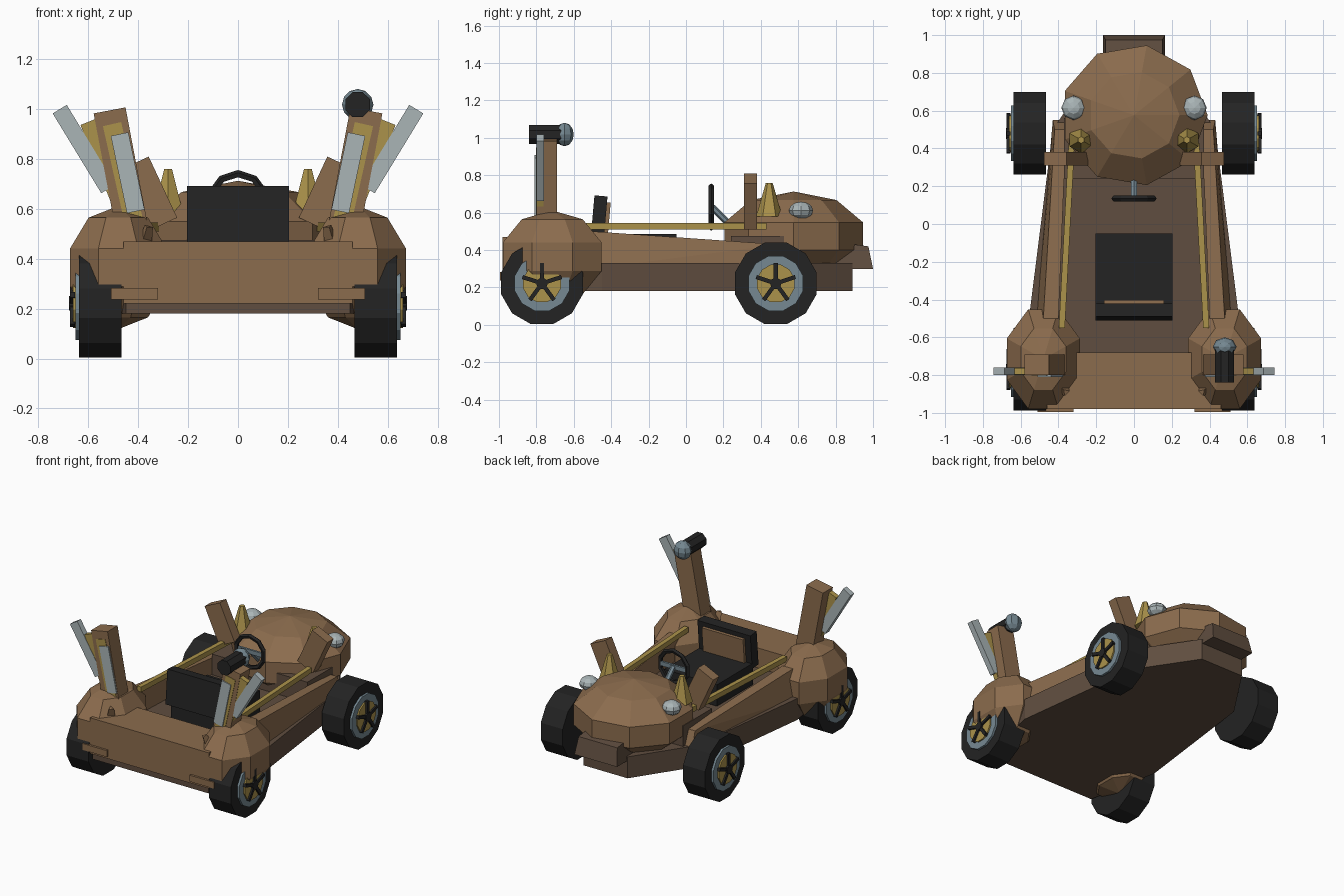
import bpy, bmesh, math
from mathutils import Vector, Matrix

if "Cube" in bpy.data.objects:
    bpy.data.objects.remove(bpy.data.objects["Cube"])

def mat(name, c):
    m = bpy.data.materials.new(name)
    m.diffuse_color = (*c, 1)
    m.use_nodes = True
    m.node_tree.nodes["Principled BSDF"].inputs["Base Color"].default_value = m.diffuse_color
    return m

BROWN = mat("brown paint", (0.26, 0.15, 0.075))
DARK = mat("dark brown", (0.115, 0.075, 0.05))
GOLD = mat("brass", (0.41, 0.29, 0.07))
SILVER = mat("silver", (0.40, 0.46, 0.47))
STEEL = mat("steel", (0.18, 0.25, 0.29))
BLACK = mat("black", (0.017, 0.017, 0.017))

def finish(name, bm, m):
    bmesh.ops.recalc_face_normals(bm, faces=bm.faces)
    me = bpy.data.meshes.new(name)
    bm.to_mesh(me)
    bm.free()
    me.materials.append(m)
    ob = bpy.data.objects.new(name, me)
    bpy.context.collection.objects.link(ob)
    return ob

def box(name, c, size, m, rx=0, ry=0):
    bm = bmesh.new()
    M = (Matrix.Translation(c) @ Matrix.Rotation(ry, 4, 'Y') @ Matrix.Rotation(rx, 4, 'X')
         @ Matrix.Diagonal((*size, 1)))
    bmesh.ops.create_cube(bm, size=1, matrix=M)
    return finish(name, bm, m)

def bar(name, a, b, w, y, d, m):
    """Flat bar in the xz plane from a to b, width w, depth d at y."""
    dx, dz = b[0] - a[0], b[1] - a[1]
    return box(name, ((a[0] + b[0]) / 2, y, (a[1] + b[1]) / 2),
               (w, d, math.hypot(dx, dz)), m, ry=math.atan2(dx, dz))

def rod(name, a, b, r1, r2, n, m, spin=0):
    a, b = Vector(a), Vector(b)
    bm = bmesh.new()
    M = (Matrix.Translation((a + b) / 2) @ (b - a).to_track_quat('Z', 'Y').to_matrix().to_4x4()
         @ Matrix.Rotation(spin, 4, 'Z'))
    bmesh.ops.create_cone(bm, cap_ends=True, segments=n, radius1=r1, radius2=r2,
                          depth=(b - a).length, matrix=M)
    return finish(name, bm, m)

def ball(name, c, r, n, rings, m, spin=0):
    bm = bmesh.new()
    M = Matrix.Translation(c) @ Matrix.Diagonal((*r, 1)) @ Matrix.Rotation(spin, 4, 'Z')
    bmesh.ops.create_uvsphere(bm, u_segments=n, v_segments=rings, radius=1, matrix=M)
    return finish(name, bm, m)

def hull(name, pts, m):
    bm = bmesh.new()
    for p in pts:
        bm.verts.new(p)
    bmesh.ops.convex_hull(bm, input=bm.verts)
    bmesh.ops.dissolve_limit(bm, angle_limit=0.02, verts=bm.verts, edges=bm.edges)
    return finish(name, bm, m)

# Chassis, rear deck, dashboard and nose tab
outline = [(0.45, -0.97), (0.55, -0.45), (0.43, 0.5), (0.17, 0.89)]
hull("chassis", [(s * x, y, z) for x, y in outline for s in (1, -1) for z in (0.18, 0.33)], DARK)
box("rear_deck", (0, -0.83, 0.345), (0.92, 0.3, 0.25), BROWN)
box("dashboard", (0, 0.4, 0.39), (0.74, 0.32, 0.17), DARK)
tab = [(0.7, 0.3), (1.0, 0.3), (0.975, 0.42), (0.75, 0.45)]
hull("nose_tab", [(s * (0.165 if z < 0.4 else 0.15), y, z) for y, z in tab for s in (1, -1)], DARK)

# Rounded nose
ball("nose", (0, 0.576, 0.475), (0.41, 0.395, 0.238), 9, 5, BROWN, spin=-math.pi / 2)

# Seat
box("seat_cushion", (0, -0.25, 0.41), (0.41, 0.4, 0.15), BLACK)
box("seat_back", (0, -0.465, 0.57), (0.41, 0.07, 0.24), BLACK, rx=math.radians(-5))
box("seat_pad", (0, -0.425, 0.57), (0.32, 0.03, 0.17), BROWN, rx=math.radians(-5))

# Steering wheel and column
bpy.ops.mesh.primitive_torus_add(major_segments=10, minor_segments=5, major_radius=0.11,
                                 minor_radius=0.016, location=(0, 0.135, 0.63),
                                 rotation=(math.pi / 2, math.pi / 10, 0))
wheel = bpy.context.object
wheel.name = "steering_wheel"
wheel.data.materials.append(BLACK)
rod("steering_column", (0, 0.14, 0.63), (0, 0.27, 0.5), 0.018, 0.018, 6, STEEL)
box("steering_spoke", (0, 0.138, 0.63), (0.2, 0.015, 0.03), STEEL)

for s, side in ((1, "right"), (-1, "left")):
    # Side wall and brass rail
    wall = [(0.41, -0.5, 0.3), (0.52, -0.5, 0.3), (0.40, -0.5, 0.5), (0.48, -0.5, 0.5),
            (0.36, 0.55, 0.3), (0.43, 0.55, 0.3), (0.36, 0.5, 0.43), (0.42, 0.5, 0.43)]
    hull(side + "_side_wall", [(s * x, y, z) for x, y, z in wall], BROWN)
    rail = [(x + dx, y, z) for x, y in ((0.382, -0.55), (0.33, 0.43))
            for dx in (-0.016, 0.016) for z in (0.51, 0.546)]
    hull(side + "_brass_rail", [(s * x, y, z) for x, y, z in rail], GOLD)

    # Rear fender with bumper block and small fin
    ball(side + "_rear_fender", (s * 0.48, -0.715, 0.365), (0.22, 0.30, 0.247), 8, 5, BROWN,
         spin=math.pi / 8)
    box(side + "_bumper_block", (s * 0.415, -0.965, 0.26), (0.19, 0.06, 0.045), BROWN)
    rod(side + "_fender_fin", (s * 0.38, -0.87, 0.45), (s * 0.36, -0.89, 0.53), 0.035, 0.02, 3, BROWN)

    # Rear post with exhaust plates
    bar(side + "_rear_post", (s * 0.425, 0.52), (s * 0.515, 0.995), 0.13, -0.745, 0.11, BROWN)
    bar(side + "_wide_brass_plate", (s * 0.43, 0.56), (s * 0.585, 0.955), 0.10, -0.78, 0.036, GOLD)
    bar(side + "_inner_brass_plate", (s * 0.42, 0.56), (s * 0.505, 0.94), 0.075, -0.785, 0.036, GOLD)
    bar(side + "_long_silver_plate", (s * 0.52, 0.68), (s * 0.715, 1.0), 0.066, -0.78, 0.04, SILVER)
    bar(side + "_short_silver_plate", (s * 0.41, 0.59), (s * 0.475, 0.9), 0.072, -0.79, 0.04, SILVER)

    # Front post, brass cone and headlight
    box(side + "_front_post", (s * 0.36, 0.345, 0.66), (0.13, 0.07, 0.27), BROWN,
        ry=s * math.radians(25))
    rod(side + "_brass_cone", (s * 0.28, 0.445, 0.58), (s * 0.28, 0.445, 0.76), 0.07, 0.018, 6, GOLD)
    ball(side + "_headlight", (s * 0.32, 0.615, 0.612), (0.065, 0.065, 0.047), 8, 6, SILVER)

    # Wheels
    for y, end in ((0.48, "front"), (-0.77, "rear")):
        n = f"{side}_{end}_"
        def disc(part, x0, x1, r, m):
            rod(n + part, (s * x0, y, 0.222), (s * x1, y, 0.222), r, r, 12, m, spin=math.pi / 12)
        disc("tire", 0.467, 0.637, 0.226, BLACK)
        disc("rim", 0.6, 0.652, 0.152, STEEL)
        disc("hub", 0.6, 0.662, 0.104, GOLD)
        disc("cap", 0.6, 0.677, 0.03, BLACK)
        for k in range(5):
            a = k * math.tau / 5
            box(f"{n}spoke_{k}", (s * 0.664, y - 0.055 * math.sin(a), 0.222 + 0.055 * math.cos(a)),
                (0.02, 0.022, 0.11), BLACK, rx=a)

# Lamp on top of the right post
rod("lamp_body", (0.48, -0.84, 1.018), (0.48, -0.65, 1.018), 0.054, 0.054, 8, BLACK, spin=math.pi / 8)
ball("lamp_ball", (0.48, -0.65, 1.018), (0.063, 0.05, 0.063), 8, 6, STEEL)
